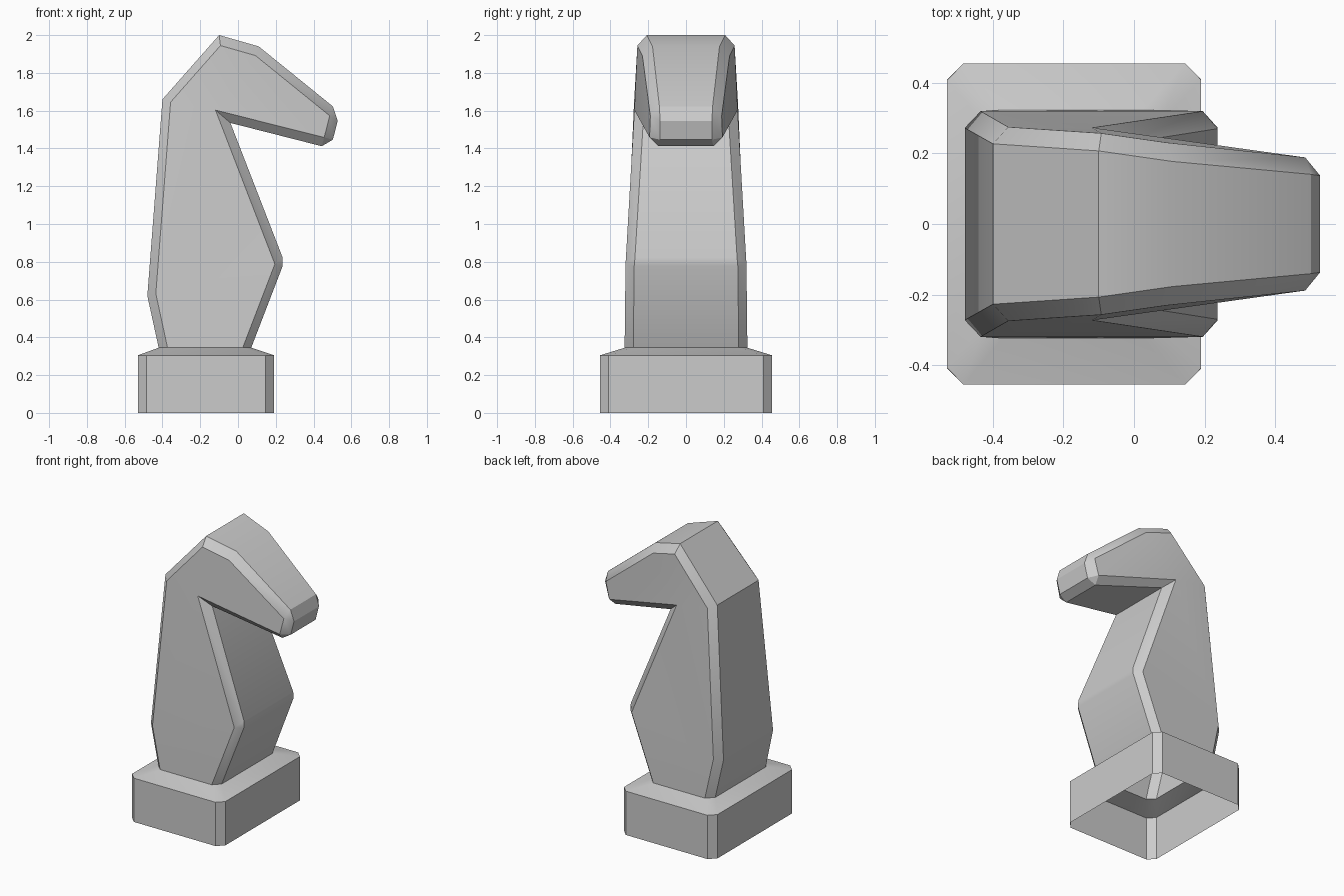
import bpy, bmesh, math

if "Cube" in bpy.data.objects:
    bpy.data.objects.remove(bpy.data.objects["Cube"])

# Side outline, up the back, over the head, down the front: (x, z, half width)
outline = [
    (-0.53, 0.0, 0.455), (-0.53, 0.305, 0.455), (-0.42, 0.345, 0.325),
    (-0.48, 0.62, 0.32), (-0.40, 1.66, 0.275), (-0.10, 2.0, 0.255),
    (0.11, 1.94, 0.225), (0.54, 1.592, 0.185), (0.49, 1.40, 0.185),
    (-0.04, 1.535, 0.275), (0.245, 0.80, 0.32), (0.07, 0.345, 0.325),
    (0.19, 0.305, 0.455), (0.19, 0.0, 0.455)]
# Panels covering each flank
flank = [(0, 1, 12, 13), (1, 2, 11, 12), (2, 3, 10, 11), (3, 4, 9, 10),
         (4, 5, 9), (5, 6, 9), (6, 7, 8, 9)]

bm = bmesh.new()
near = [bm.verts.new((x, -w, z)) for x, z, w in outline]
far = [bm.verts.new((x, w, z)) for x, z, w in outline]
weight = bm.edges.layers.float.new("bevel_weight_edge")

# Flanks, then strips across the width (bottom stays open)
for side in (near, far):
    for panel in flank:
        bm.faces.new([side[i] for i in panel])
for i in range(len(outline) - 1):
    bm.faces.new((near[i], near[i + 1], far[i + 1], far[i]))
bmesh.ops.recalc_face_normals(bm, faces=bm.faces)

# Chamfer the corner edges, plus the muzzle and chest cross edges
for side in (near, far):
    for i in range(len(outline) - 1):
        bm.edges.get((side[i], side[i + 1]))[weight] = 0.8 if i in (0, 1, 11, 12) else 1.0
for i, w in ((7, 1.0), (8, 1.0), (10, 0.5)):
    bm.edges.get((near[i], far[i]))[weight] = w

mesh = bpy.data.meshes.new("horse_head_piece")
bm.to_mesh(mesh)
bm.free()
piece = bpy.data.objects.new("horse_head_piece", mesh)
bpy.context.collection.objects.link(piece)
bpy.context.view_layer.objects.active = piece
piece.select_set(True)

bevel = piece.modifiers.new("corner_chamfer", "BEVEL")
bevel.limit_method = "WEIGHT"
bevel.width = 0.048
bevel.segments = 1
bevel.use_clamp_overlap = False
bpy.ops.object.modifier_apply(modifier=bevel.name)
bpy.ops.object.shade_smooth_by_angle(angle=math.radians(30))
